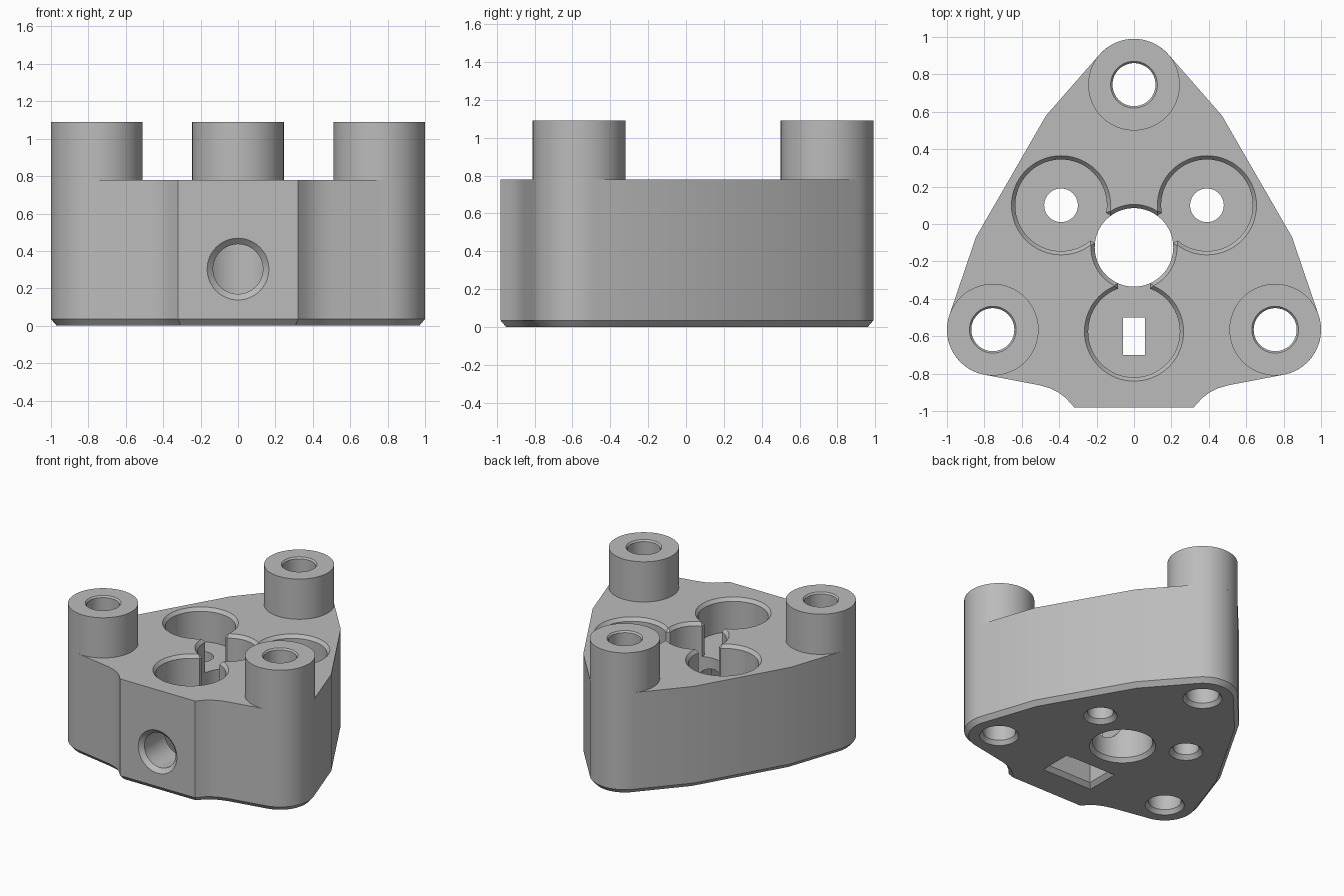
import bpy, bmesh
from math import sin, cos, pi, atan2, radians
from mathutils import Matrix, Vector

cube = bpy.data.objects.get("Cube")
if cube:
    bpy.data.objects.remove(cube, do_unlink=True)

TOP, POST_TOP, FLOOR = 0.78, 1.09, 0.52
POST_R, POST_HOLE = 0.245, 0.115
POSTS = [(0, 0.745), (0.755, -0.565), (-0.755, -0.565)]
CENTRE = Vector((0, -0.125))
POCKETS = [Vector((0.39, 0.1)), Vector((-0.39, 0.1)), Vector((0, -0.575))]

grey = bpy.data.materials.new("Plain grey")
grey.use_nodes = True
grey.diffuse_color = (0.5, 0.5, 0.5, 1)
grey.node_tree.nodes["Principled BSDF"].inputs["Base Color"].default_value = (0.5, 0.5, 0.5, 1)


def circle(r, n=64):
    return [(r * cos(2 * pi * i / n), r * sin(2 * pi * i / n)) for i in range(n)]


def rect(hx, hy):
    return [(-hx, -hy), (hx, -hy), (hx, hy), (-hx, hy)]


def arc(cx, cy, r, a, b, n):
    return [(cx + r * cos(radians(a + (b - a) * i / n)),
             cy + r * sin(radians(a + (b - a) * i / n))) for i in range(n + 1)]


def inset(points, d):
    """Move a counter-clockwise outline inwards by d."""
    result = []
    for i, p in enumerate(points):
        p = Vector(p)
        e1 = (p - Vector(points[i - 1])).normalized()
        e2 = (Vector(points[(i + 1) % len(points)]) - p).normalized()
        n1, n2 = Vector((-e1.y, e1.x)), Vector((-e2.y, e2.x))
        result.append(p + (n1 + n2) * d / (1 + n1.dot(n2)))
    return result


def loft(name, levels, matrix=Matrix(), closed_ring=False):
    """Skin a stack of (z, outline) levels; capped, or joined end to start."""
    bm = bmesh.new()
    rings = [[bm.verts.new((p[0], p[1], z)) for p in pts] for z, pts in levels]
    pairs = list(zip(rings, rings[1:]))
    if closed_ring:
        pairs.append((rings[-1], rings[0]))
    else:
        bm.faces.new(rings[0][::-1])
        bm.faces.new(rings[-1])
    for a, b in pairs:
        for i in range(len(a)):
            j = (i + 1) % len(a)
            bm.faces.new((a[i], a[j], b[j], b[i]))
    bm.transform(matrix)
    bmesh.ops.recalc_face_normals(bm, faces=bm.faces)
    mesh = bpy.data.meshes.new(name)
    bm.to_mesh(mesh)
    bm.free()
    mesh.materials.append(grey)
    obj = bpy.data.objects.new(name, mesh)
    bpy.context.collection.objects.link(obj)
    return obj


def activate(obj):
    bpy.ops.object.select_all(action='DESELECT')
    obj.select_set(True)
    bpy.context.view_layer.objects.active = obj


def cut(target, cutter):
    cutter.hide_render = True
    mod = target.modifiers.new("cut", 'BOOLEAN')
    mod.operation, mod.solver, mod.object = 'DIFFERENCE', 'EXACT', cutter
    activate(target)
    bpy.ops.object.modifier_apply(modifier=mod.name)
    bpy.data.objects.remove(cutter, do_unlink=True)


def at(p):
    return Matrix.Translation((p[0], p[1], 0))


def bottom_flare(r, d=0.022):
    return [(-0.05, circle(r + d)), (0, circle(r + d)), (0.03, circle(r))]


# Body: right half of the outline, mirrored, with a chamfered bottom edge
half = [(0.32, -0.98), (0.365, -0.93), (0.405, -0.9), (0.45, -0.878), (0.51, -0.861)]
half += arc(*POSTS[1], POST_R, -79, 17, 20)
half += [(0.845, -0.07), (0.47, 0.58)]
half += arc(*POSTS[0], POST_R, 39, 90, 12)
outline = half + [(-x, y) for x, y in half[-2::-1]]
body = loft("body", [(0, inset(outline, 0.03)), (0.035, outline), (TOP, outline)])

# Round pockets, each with a small through hole or a nut slot below
rim = [(TOP - 0.025, 0), (TOP, 0.02), (TOP + 0.1, 0.02)]
for p in POCKETS:
    cut(body, loft("pocket_cutter", [(FLOOR, circle(0.245))] +
                   [(z, circle(0.245 + d)) for z, d in rim], at(p)))
    if p.x:
        cut(body, loft("hole_cutter", bottom_flare(0.09, 0.028) +
                       [(0.6, circle(0.09))], at(p)))

# Central bore
cut(body, loft("centre_cutter", bottom_flare(0.21) +
               [(z, circle(0.21 + d)) for z, d in rim], at(CENTRE)))

# Openings joining the pockets to the central bore
for p in POCKETS:
    way = p - CENTRE
    spot = at(CENTRE + way * 0.47) @ Matrix.Rotation(atan2(way.y, way.x), 4, 'Z')
    cut(body, loft("opening_cutter", [(FLOOR, rect(0.07, 0.085))] +
                   [(z, rect(0.07, 0.085 + d)) for z, d in rim], spot))

# Nut slot from below, with a narrow window into the front pocket
slot = at((0, -0.6))
cut(body, loft("slot_cutter", [(-0.05, rect(0.215, 0.13)), (0, rect(0.215, 0.13)),
                               (0.03, rect(0.185, 0.1)), (0.46, rect(0.185, 0.1))], slot))
cut(body, loft("window_cutter", [(0.4, rect(0.06, 0.1)), (0.6, rect(0.06, 0.1))], slot))

# Front bore running back to the central bore
facing = Matrix.Translation((0, -0.98, 0.303)) @ Matrix.Rotation(-pi / 2, 4, 'X')
cut(body, loft("front_bore_cutter", [(-0.05, circle(0.165)), (0, circle(0.165)),
                                     (0.03, circle(0.133)), (0.8, circle(0.133))], facing))

# Post holes through the body
for p in POSTS:
    cut(body, loft("post_hole_cutter", bottom_flare(POST_HOLE) +
                   [(0.9, circle(POST_HOLE))], at(p)))

# Hollow posts standing on the corners
posts = [loft(name, [(TOP, circle(POST_R)), (POST_TOP, circle(POST_R)),
                     (POST_TOP, circle(0.125)), (POST_TOP - 0.012, circle(POST_HOLE)),
                     (TOP, circle(POST_HOLE))], at(p), closed_ring=True)
         for name, p in zip(("back_post", "left_post", "right_post"), POSTS)]

for obj in [body] + posts:
    activate(obj)
    bpy.ops.object.shade_smooth_by_angle(angle=radians(20))
